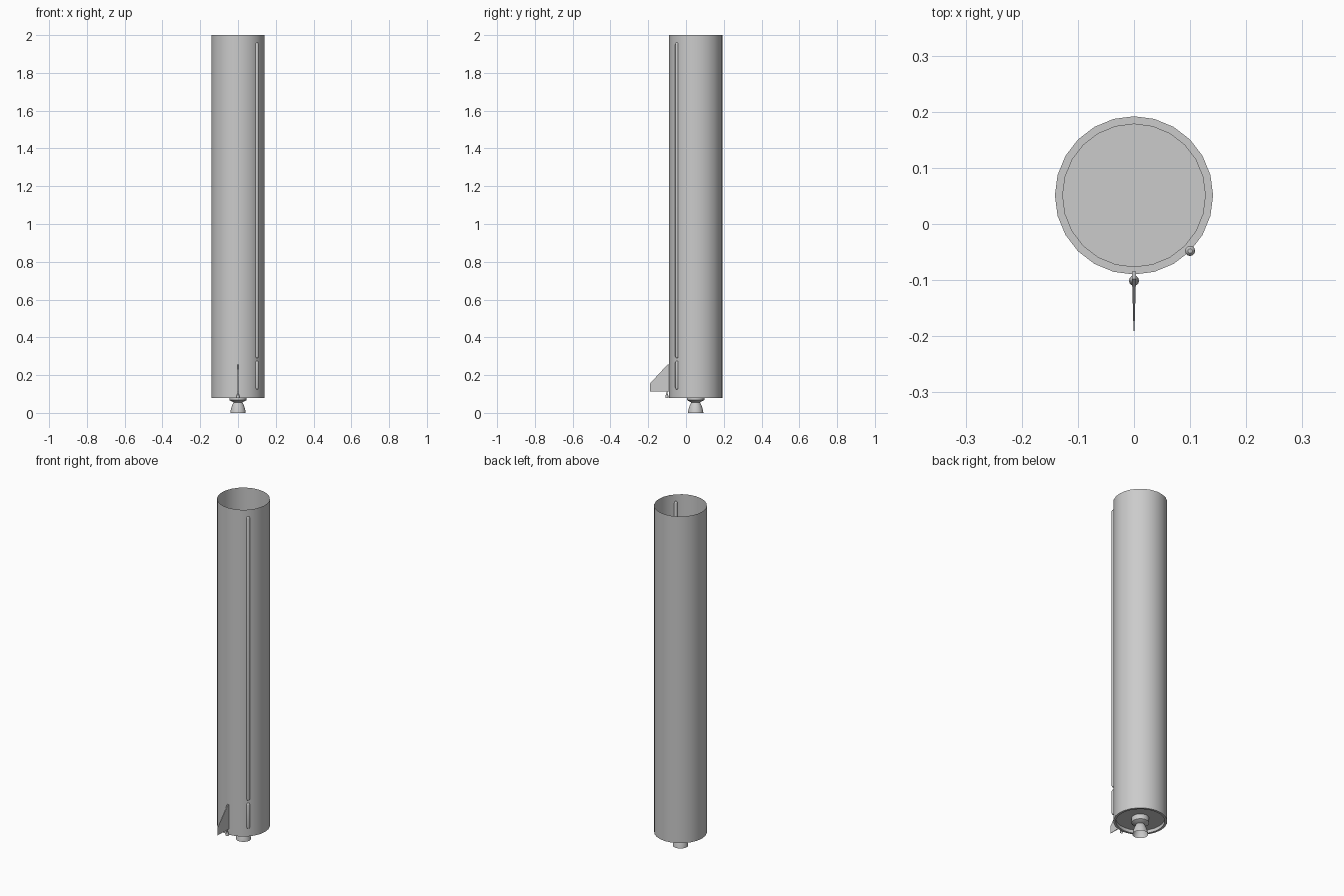
import bpy, bmesh, math

if "Cube" in bpy.data.objects:
    bpy.data.objects.remove(bpy.data.objects["Cube"])

grey = bpy.data.materials.new("light grey")
grey.diffuse_color = (0.6, 0.6, 0.6, 1)
grey.use_nodes = True
grey.node_tree.nodes["Principled BSDF"].inputs["Base Color"].default_value = grey.diffuse_color
CX, CY = 0.0, 0.051          # axis of the main tube


def finish(name, bm, smooth=True):
    me = bpy.data.meshes.new(name)
    bm.to_mesh(me)
    bm.free()
    me.materials.append(grey)
    ob = bpy.data.objects.new(name, me)
    bpy.context.collection.objects.link(ob)
    if smooth:
        bpy.ops.object.select_all(action='DESELECT')
        ob.select_set(True)
        bpy.context.view_layer.objects.active = ob
        bpy.ops.object.shade_smooth_by_angle(angle=math.radians(35))
    return ob


def lathe(name, profile, x, y, sides, cap_last=False, cap_first=False):
    """Spin (radius, z) points about a vertical axis; order: bottom to top outside."""
    bm = bmesh.new()
    rings = [[bm.verts.new((x + r * math.cos(2 * math.pi * i / sides),
                            y + r * math.sin(2 * math.pi * i / sides), z))
              for i in range(sides)] for r, z in profile]
    for a, b in zip(rings, rings[1:]):
        for i in range(sides):
            j = (i + 1) % sides
            bm.faces.new((a[i], a[j], b[j], b[i]))
    if cap_first:
        bm.faces.new(rings[0][::-1])
    if cap_last:
        bm.faces.new(rings[-1])
    return finish(name, bm)


# Main tube: open at the top, with a narrow rim and recessed plate at the bottom
lathe("body_tube", [(0.128, 0.097), (0.128, 0.078), (0.141, 0.078), (0.141, 2.0)],
      CX, CY, 24, cap_first=True)

# Engine: mounting cone under the plate and open bell
lathe("engine_mount", [(0.024, 0.056), (0.046, 0.068), (0.046, 0.097)],
      CX, CY, 24, cap_first=True)
lathe("engine_bell", [(0.041, 0.0), (0.038, 0.018), (0.031, 0.04), (0.022, 0.058)],
      CX, CY, 24)

# Two cable ducts with rounded ends, half sunk into the tube
for name, z0, z1 in (("long_duct", 0.29, 1.96), ("short_duct", 0.125, 0.275)):
    lathe(name, [(0.004, z0), (0.0075, z0 + 0.003), (0.009, z0 + 0.009),
                 (0.009, z1 - 0.009), (0.0075, z1 - 0.003), (0.004, z1)],
          0.1, -0.048, 12, True, True)

# Fin: tapers from a thicker root to a thin tip
bm = bmesh.new()
outline = [(-0.085, 0.112, 0.0035), (-0.191, 0.112, 0.0008),
           (-0.191, 0.155, 0.0008), (-0.098, 0.256, 0.0035), (-0.085, 0.256, 0.0035)]
left = [bm.verts.new((-t, y, z)) for y, z, t in outline]
right = [bm.verts.new((t, y, z)) for y, z, t in outline]
bm.faces.new(left)
bm.faces.new(right[::-1])
for i in range(len(outline)):
    j = (i + 1) % len(outline)
    bm.faces.new((left[i], left[j], right[j], right[i]))
bmesh.ops.recalc_face_normals(bm, faces=bm.faces)
finish("fin", bm, False)

# Small thruster below the fin root
lathe("small_thruster", [(0.009, 0.078), (0.007, 0.092), (0.003, 0.104), (0.003, 0.118)],
      0.0, -0.101, 12, cap_last=True)
